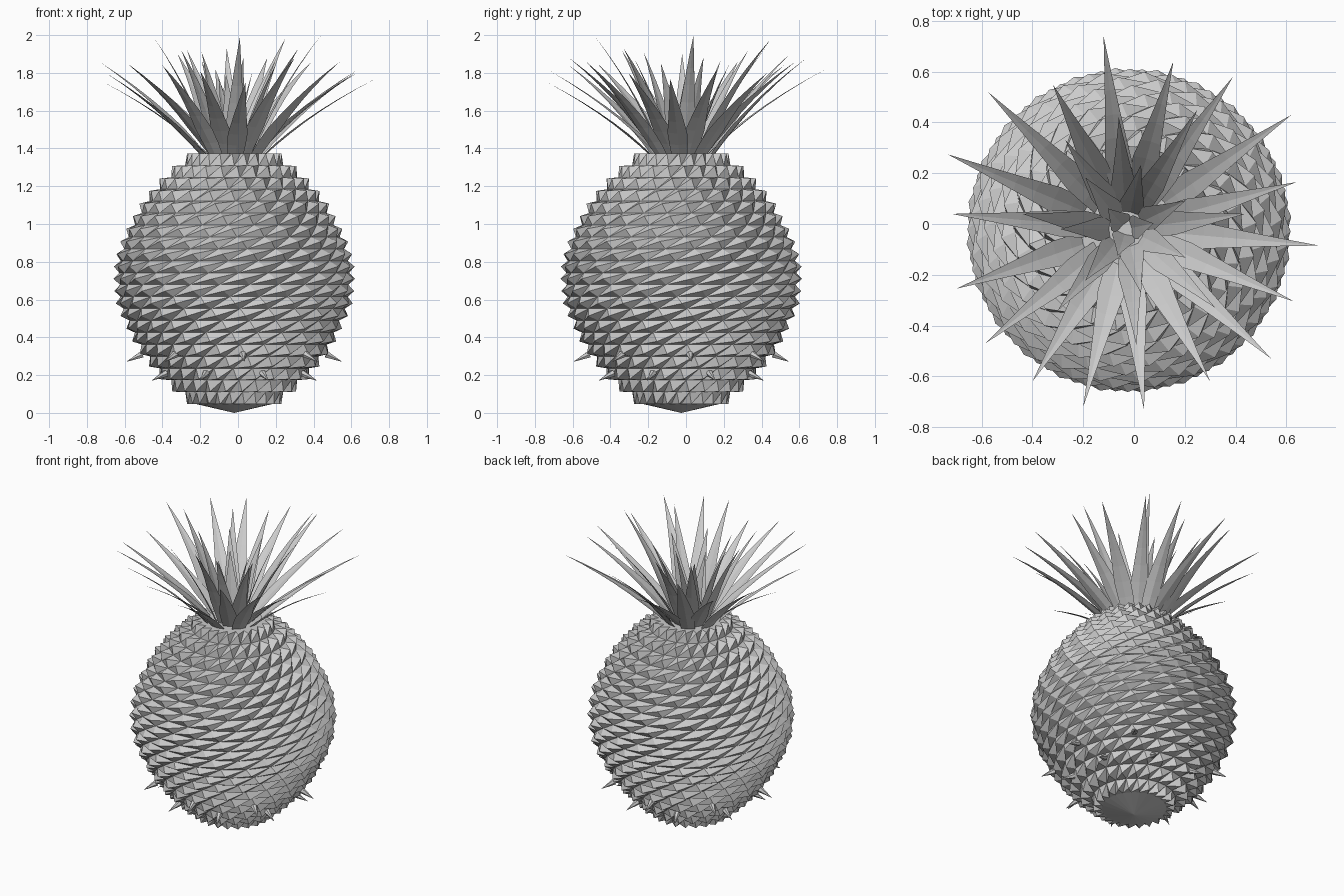
import bpy, bmesh, math
from mathutils import Vector

if "Cube" in bpy.data.objects:
    bpy.data.objects.remove(bpy.data.objects["Cube"])

CX, CY, CZ = -0.02, -0.025, 0.71      # body axis and mid height
STEP, N = 0.0632, 24                  # row height, scales per row
# apex radius of each row, counted from the middle row outwards
RADII = [.642, .637, .627, .605, .572, .54, .503, .452, .398, .33, .25]
DEPTH = 0.03
CELL = 2 * math.pi / N
TWIST = 0.65                          # slant of each row in cells


def make(name, bm, fix=True):
    if fix:
        bmesh.ops.recalc_face_normals(bm, faces=bm.faces)
    me = bpy.data.meshes.new(name)
    bm.to_mesh(me)
    bm.free()
    ob = bpy.data.objects.new(name, me)
    bpy.context.collection.objects.link(ob)
    return ob


def polar(r, a, z):
    return Vector((CX + r * math.cos(a), CY + r * math.sin(a), z))


# fruit: a slanted lattice where every cell is raised to a point
bm = bmesh.new()
rows = []
for i in range(22):
    d = abs(i - 10.5)
    outer = RADII[int(d + 0.5)] if d < 10 else 0.19
    inner = RADII[int(d - 0.5)]
    r = (outer + inner) / 2 - DEPTH if d < 10 else 0.20
    z = CZ + (i - 10.5) * STEP
    rows.append([bm.verts.new(polar(r, CELL * (j + TWIST * i), z)) for j in range(N)])
for i in range(21):
    k = i - 10
    # points lean up in the upper half and down in the lower half
    z = CZ + k * STEP + 0.5 * STEP * (k / 10) * min(1.0, 0.5 + abs(k) / 10)
    for j in range(N):
        lo, hi, n = rows[i], rows[i + 1], (j + 1) % N
        quad = (lo[j], lo[n], hi[n], hi[j])
        apex = bm.verts.new(polar(RADII[abs(k)], CELL * (j + 0.5 + TWIST * (i + 0.5)), z))
        for a in range(4):
            bm.faces.new((quad[a], quad[(a + 1) % 4], apex))
bm.faces.new(rows[-1])
# shallow pointed underside
tip = bm.verts.new(polar(0, 0, 0))
for j in range(N):
    bm.faces.new((tip, rows[0][(j + 1) % N], rows[0][j]))
make("fruit_body", bm)

# small thorns in two rings near the bottom
bm = bmesh.new()
for r, z, off in ((0.49, 0.31, 0.12), (0.39, 0.21, 0.5)):
    for j in range(8):
        a = (j + off) * math.pi / 4
        p, q = polar(r, a, z), polar(r + 0.085, a, z - 0.04)
        axis = (q - p).normalized()
        side = axis.cross(Vector((0, 0, 1))).normalized()
        up = side.cross(axis)
        base = [bm.verts.new(p + 0.02 * (math.cos(t) * side + math.sin(t) * up))
                for t in [i * math.pi / 3 for i in range(6)]]
        end = bm.verts.new(q)
        bm.faces.new(base)
        for i in range(6):
            bm.faces.new((base[i], base[(i + 1) % 6], end))
make("thorns", bm)


# crown leaves: thin tapered strips bending outwards
def leaf(bm, end, base_r, width, segs=7):
    centre = Vector((-0.03, -0.02, 0))
    flat = Vector((end.x, end.y, 0)) - centre
    dist = flat.length
    d = flat.normalized()
    side = Vector((-d.y, d.x, 0))
    p0 = centre + d * base_r + Vector((0, 0, 1.36))
    cr = base_r + 0.38 * (dist - base_r)
    p1 = centre + d * cr + Vector((0, 0, 1.36 + 0.54 * (end.z - 1.36)))
    prev = None
    for i in range(segs):
        t = i / segs
        p = (1 - t) ** 2 * p0 + 2 * t * (1 - t) * p1 + t * t * end
        w = width * (0.75 + 1.0 * t if t < 0.25 else (1 - t) / 0.75) / 2
        fold = 0.1 * w * (d - Vector((0, 0, 1)))
        row = [bm.verts.new(p - side * w), bm.verts.new(p + fold), bm.verts.new(p + side * w)]
        if prev:
            for a in (0, 1):
                bm.faces.new((prev[a], prev[a + 1], row[a + 1], row[a]))
        prev = row
    v = bm.verts.new(end)
    for a in (0, 1):
        bm.faces.new((prev[a], prev[a + 1], v))


OUTER = [(-.12, .74, 1.82), (.155, .64, 1.88), (.39, .58, 1.86), (.62, .43, 1.80),
         (.64, .165, 1.82), (.73, -.085, 1.77), (.63, -.305, 1.80), (.54, -.53, 1.86),
         (.30, -.62, 1.88), (.04, -.735, 1.75), (-.20, -.72, 1.81), (-.40, -.62, 1.84),
         (-.585, -.47, 1.85), (-.70, -.255, 1.80), (-.72, .04, 1.755), (-.735, .275, 1.86),
         (-.575, .52, 1.84), (-.32, .55, 1.90)]
MIDDLE = [(-.44, .04, 1.98), (.01, -.48, 1.99), (.25, .45, 1.98), (.44, .04, 2.0), (-.27, .33, 1.92),
          (.32, -.33, 1.93), (-.30, -.34, 1.92), (-.06, .42, 1.93)]
bm = bmesh.new()
for i, tip in enumerate(OUTER):
    leaf(bm, Vector(tip), 0.16 if i % 2 else 0.12, 0.11)
for tip in MIDDLE:
    leaf(bm, Vector(tip), 0.10, 0.10)
# short upright leaves in the heart of the crown
for count, r, z, base_r, off in ((7, .26, 1.88, .06, .5), (3, .11, 1.81, .015, .1)):
    for j in range(count):
        a = 2 * math.pi * (j + off) / count
        top = z + 0.03 * math.sin(5 * j)
        leaf(bm, Vector((-.03 + r * math.cos(a), -.02 + r * math.sin(a), top)), base_r, 0.10)
make("crown_leaves", bm, fix=False)
